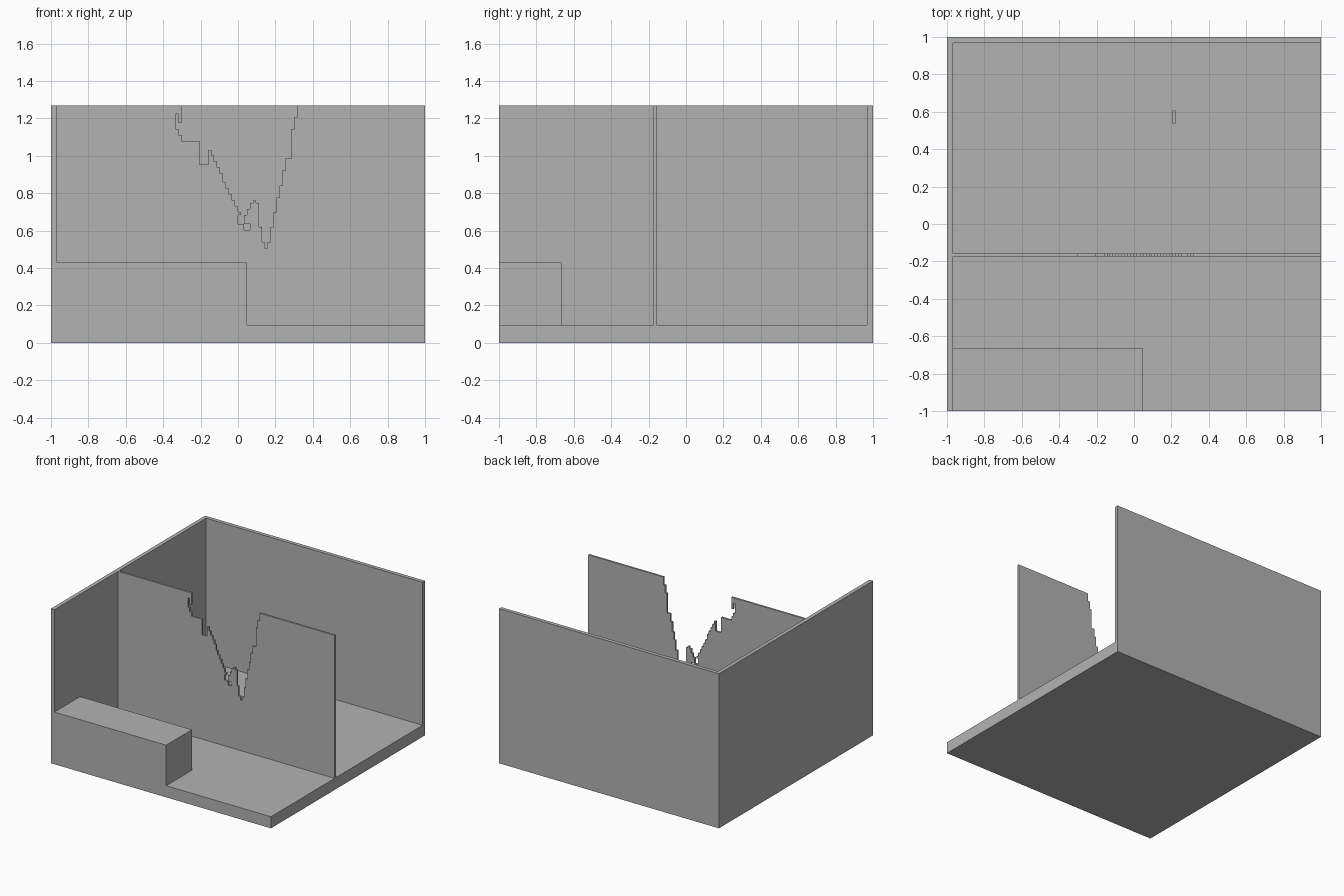
import bpy, bmesh

cube = bpy.data.objects.get("Cube")
if cube:
    bpy.data.objects.remove(cube, do_unlink=True)

# The model sits on a regular grid of small cells
CELLS = 126
U = 2 / CELLS
HEIGHT = 80
FLOOR = 6
WALL = 2
PART_Y = 52

grey = bpy.data.materials.new("plain_grey")
grey.use_nodes = True
grey.diffuse_color = (0.45, 0.45, 0.45, 1)
grey.node_tree.nodes["Principled BSDF"].inputs["Base Color"].default_value = (0.45, 0.45, 0.45, 1)


def prism(name, outline, y0, y1):
    """Extrude an (x, z) outline in cells from y0 to y1."""
    bm = bmesh.new()
    verts = [bm.verts.new((x * U - 1, y0 * U - 1, z * U)) for x, z in outline]
    face = bm.faces.new(verts)
    out = bmesh.ops.extrude_face_region(bm, geom=[face])
    moved = [g for g in out["geom"] if isinstance(g, bmesh.types.BMVert)]
    bmesh.ops.translate(bm, vec=(0, (y1 - y0) * U, 0), verts=moved)
    bmesh.ops.recalc_face_normals(bm, faces=bm.faces)
    mesh = bpy.data.meshes.new(name)
    bm.to_mesh(mesh)
    bm.free()
    mesh.materials.append(grey)
    obj = bpy.data.objects.new(name, mesh)
    bpy.context.collection.objects.link(obj)
    return obj


def box(name, x0, x1, y0, y1, z0, z1):
    return prism(name, [(x0, z0), (x1, z0), (x1, z1), (x0, z1)], y0, y1)


# Floor with a small slot
floor = box("floor", 0, CELLS, 0, CELLS, 0, FLOOR)
slot = box("slot_cutter", 76, 77, 97, 101, FLOOR - 1, FLOOR + 1)
slot.hide_render = True
slot.hide_viewport = True
cut = floor.modifiers.new("slot", "BOOLEAN")
cut.operation = "DIFFERENCE"
cut.solver = "EXACT"
cut.object = slot

# Outer walls and front bench
box("side_wall", 0, WALL, 0, CELLS, FLOOR, HEIGHT)
box("back_wall", WALL, CELLS, CELLS - WALL, CELLS, FLOOR, HEIGHT)
box("bench", WALL, 66, 0, 21, FLOOR, 27)
box("bench_end", 0, WALL, 0, 0.02, FLOOR, 27).hide_render = True

# Broken partition: top height of each column across the gap
GAP_START = 42
gap = [72, 70] + [68] * 6 + [60] * 3 + [65, 63, 61, 59, 57, 54, 52, 50, 48, 46]
gap += [40, 40, 38, 38, 47, 48, 47, 39, 34, 32, 34, 39, 44, 49, 53, 58, 62, 62, 72, 76]
outline = [(WALL, FLOOR), (WALL, HEIGHT), (GAP_START, HEIGHT)]
last = HEIGHT
for i, h in enumerate(gap + [HEIGHT]):
    if h != last:
        if i:
            outline.append((GAP_START + i, last))
        outline.append((GAP_START + i, h))
    last = h
outline += [(CELLS, HEIGHT), (CELLS, FLOOR)]
prism("broken_partition", outline, PART_Y, PART_Y + 1)

# Ragged pieces overhanging the break
for name, x, z0, z1 in [
    ("upper_fragment", 42, 77, HEIGHT),
    ("hanging_fragment", 43, 74, HEIGHT),
    ("lip_fragment", 63, 43, 44),
    ("lower_bridge", 65, 40, 43),
    ("upper_bridge", 66, 40, 45),
]:
    box(name, x, x + 1, PART_Y, PART_Y + 1, z0, z1)
